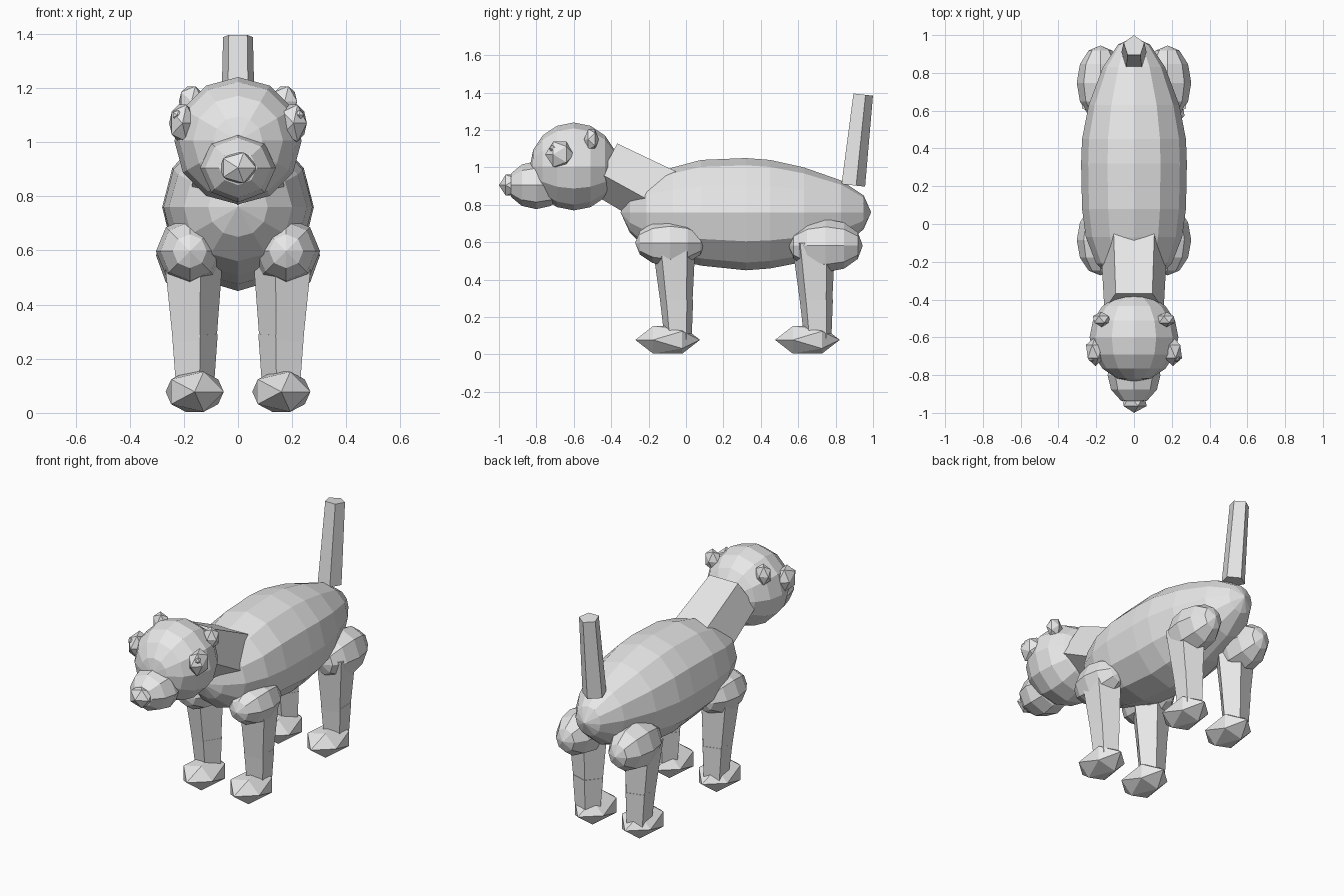
import bpy, bmesh, math
from mathutils import Vector, Matrix

if "Cube" in bpy.data.objects:
    bpy.data.objects.remove(bpy.data.objects["Cube"])

grey = bpy.data.materials.new("light grey")
grey.diffuse_color = (0.8, 0.8, 0.8, 1)
grey.use_nodes = True
grey.node_tree.nodes["Principled BSDF"].inputs["Base Color"].default_value = grey.diffuse_color

# rotation that lays a sphere's poles along y
POLES_Y = Matrix.Rotation(math.radians(90), 4, 'X')


def finish(name, bm):
    bmesh.ops.recalc_face_normals(bm, faces=bm.faces)
    me = bpy.data.meshes.new(name)
    bm.to_mesh(me)
    bm.free()
    me.materials.append(grey)
    ob = bpy.data.objects.new(name, me)
    bpy.context.collection.objects.link(ob)
    return ob


def ball(name, centre, size, segs=12, rings=8):
    """Faceted sphere with poles on y, size = half extents."""
    bm = bmesh.new()
    bmesh.ops.create_uvsphere(bm, u_segments=segs, v_segments=rings, radius=1)
    bm.transform(Matrix.Translation(centre) @ Matrix.Diagonal((*size, 1)) @ POLES_Y)
    return finish(name, bm)


def gem(name, centre, size):
    """Icosahedron with poles on y."""
    bm = bmesh.new()
    bmesh.ops.create_icosphere(bm, subdivisions=1, radius=1)
    bm.transform(Matrix.Translation(centre) @ Matrix.Diagonal((*size, 1)) @ POLES_Y)
    return finish(name, bm)


def prism(name, start, end, r0, r1, point):
    """Tapered five-sided bar; one corner looks along 'point'."""
    a, b = Vector(start), Vector(end)
    axis = (b - a).normalized()
    u = Vector(point)
    u = (u - axis * u.dot(axis)).normalized()
    v = axis.cross(u)
    bm = bmesh.new()
    rows = []
    for c, r in ((a, r0), (b, r1)):
        rows.append([bm.verts.new(c + r * (u * math.cos(i * math.tau / 5) + v * math.sin(i * math.tau / 5)))
                     for i in range(5)])
    for i in range(5):
        j = (i + 1) % 5
        bm.faces.new((rows[0][i], rows[0][j], rows[1][j], rows[1][i]))
    bm.faces.new(rows[0])
    bm.faces.new(rows[1])
    return finish(name, bm)


# body: twelve-sided rings along y as (y, half width, bottom, top)
RINGS = [(-0.30, 0.11, 0.65, 0.87), (-0.21, 0.20, 0.56, 0.95), (-0.07, 0.255, 0.51, 1.0),
         (0.08, 0.275, 0.475, 1.04), (0.32, 0.28, 0.45, 1.05), (0.45, 0.275, 0.46, 1.04),
         (0.63, 0.24, 0.495, 1.0), (0.83, 0.165, 0.57, 0.93), (0.95, 0.085, 0.67, 0.85)]
bm = bmesh.new()
loops = []
for y, w, lo, hi in RINGS:
    mid = 0.76
    loop = []
    for i in range(12):
        t = i * math.tau / 12
        h = hi - mid if math.sin(t) > 0 else mid - lo
        loop.append(bm.verts.new((w * math.cos(t), y, mid + h * math.sin(t))))
    loops.append(loop)
for p, q in zip(loops, loops[1:]):
    for i in range(12):
        j = (i + 1) % 12
        bm.faces.new((p[i], p[j], q[j], q[i]))
for loop, y in ((loops[0], -0.35), (loops[-1], 0.99)):
    tip = bm.verts.new((0, y, 0.76))
    for i in range(12):
        bm.faces.new((loop[i], loop[(i + 1) % 12], tip))
finish("body", bm)

# neck, flat on top
prism("neck", (0, -0.43, 1.01), (0, -0.09, 0.83), 0.165, 0.185, (0, -0.47, -0.88))

# head, snout and nose
ball("head", (0, -0.60, 1.005), (0.235, 0.235, 0.235))
ball("snout", (0, -0.80, 0.905), (0.14, 0.155, 0.128), 8, 6)
gem("nose", (0, -0.935, 0.905), (0.075, 0.065, 0.066))

# tail, flat in front
prism("tail", (0, 0.888, 0.905), (0, 0.942, 1.39), 0.070, 0.058, (0, 1, 0))

for s, side in ((-1, "right"), (1, "left")):
    # eyes, pupils and ears
    gem(side + "_eye", (s * 0.205, -0.675, 1.07), (0.055, 0.078, 0.08))
    gem(side + "_pupil", (s * 0.225, -0.712, 1.10), (0.02, 0.02, 0.02))
    gem(side + "_ear", (s * 0.172, -0.505, 1.15), (0.052, 0.04, 0.066))

    # legs
    for end, dy, jy, jr, jz, jh in (("front", 0.0, -0.085, 0.187, 0.597, 0.125),
                                    ("rear", 0.747, 0.747, 0.198, 0.582, 0.142)):
        name = side + "_" + end
        ball(name + "_joint", (s * 0.178, jy, jz), (0.125, jr, jh), 8, 6)
        prism(name + "_upper_leg", (s * 0.176, dy - 0.065, 0.60), (s * 0.168, dy - 0.05, 0.255),
              0.122, 0.088, (-s, 0, 0))
        prism(name + "_lower_leg", (s * 0.168, dy - 0.05, 0.29), (s * 0.166, dy - 0.042, 0.08),
              0.093, 0.076, (-s, 0, 0))
        gem(name + "_foot", (s * 0.160, dy - 0.098, 0.078), (0.120, 0.173, 0.0872))
